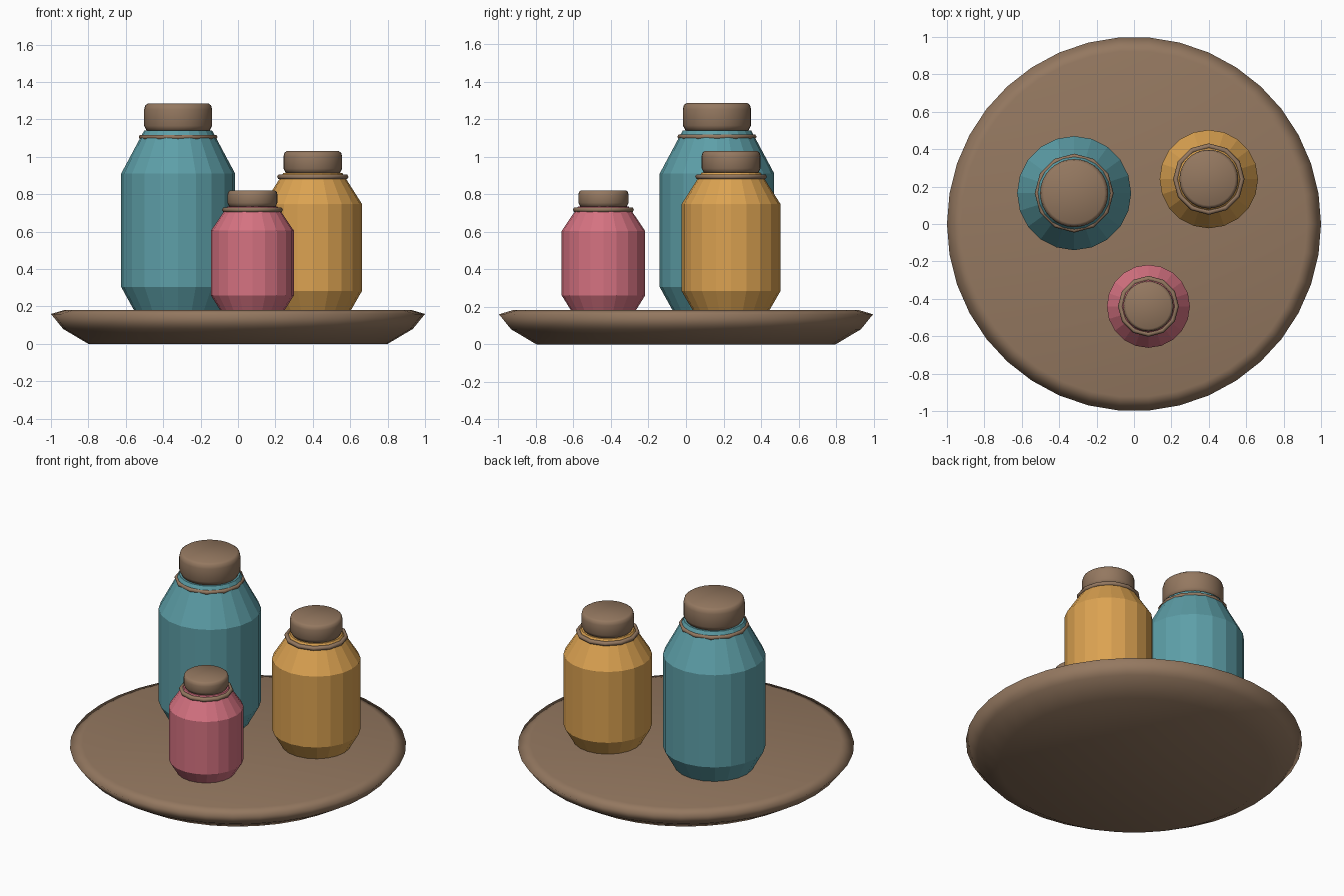
import bpy, bmesh, math

if "Cube" in bpy.data.objects:
    bpy.data.objects.remove(bpy.data.objects["Cube"])


def material(name, rgb):
    m = bpy.data.materials.new(name)
    lin = [((c / 255 + 0.055) / 1.055) ** 2.4 for c in rgb]
    m.diffuse_color = (*lin, 1)
    m.use_nodes = True
    m.node_tree.nodes["Principled BSDF"].inputs["Base Color"].default_value = m.diffuse_color
    return m


brown = material("brown", (148, 120, 96))
teal = material("teal", (93, 159, 168))
amber = material("amber", (219, 162, 81))
rose = material("rose", (213, 114, 129))


def lathe(name, profile, sides, mat, loc=(0, 0, 0), smooth=False, closed=False):
    """Revolve (radius, z) points; cap both ends, or join them into a ring."""
    bm = bmesh.new()
    rings = []
    for r, z in profile:
        rings.append([bm.verts.new((r * math.cos(a), r * math.sin(a), z))
                      for a in (2 * math.pi * i / sides for i in range(sides))])
    pairs = list(zip(rings, rings[1:]))
    if closed:
        pairs.append((rings[-1], rings[0]))
    else:
        bm.faces.new(rings[0][::-1])
        bm.faces.new(rings[-1])
    for a, b in pairs:
        for i in range(sides):
            j = (i + 1) % sides
            bm.faces.new((a[i], a[j], b[j], b[i]))
    bmesh.ops.recalc_face_normals(bm, faces=bm.faces)
    for f in bm.faces:
        f.smooth = smooth
    me = bpy.data.meshes.new(name)
    bm.to_mesh(me)
    bm.free()
    ob = bpy.data.objects.new(name, me)
    ob.location = loc
    me.materials.append(mat)
    bpy.context.collection.objects.link(ob)
    return ob


# Round tray
lathe("tray", [(0.8, 0), (0.935, 0.08), (1.0, 0.16), (0.925, 0.182)], 38, brown, smooth=True)


def jar(name, x, y, r, low, shoulder, top, lid_top, lid_r, ring_r, ring_z, mat):
    loc = (x, y, 0)
    # Faceted body with tapered foot and shoulder
    lathe(name + "_body", [(r * 0.77, 0.178), (r, low), (r, shoulder), (lid_r, top)],
          20, mat, loc)
    # Rounded lid
    b = lid_r * 0.09
    prof = [(lid_r - b, top - 0.005), (lid_r, top + b * 1.6),
            (lid_r, lid_top - 2 * b), (lid_r - b * 0.35, lid_top - 0.6 * b),
            (lid_r - 1.2 * b, lid_top)]
    lathe(name + "_lid", prof, 32, brown, loc, smooth=True)
    # Cord around the neck
    t = 0.014
    cord = [(ring_r - t + t * math.cos(k * math.pi / 3), ring_z + t * math.sin(k * math.pi / 3))
            for k in range(6)]
    lathe(name + "_cord", cord, 12, brown, loc, smooth=True, closed=True)


jar("large_jar", -0.32, 0.165, 0.305, 0.305, 0.91, 1.14, 1.285, 0.182, 0.211, 1.106, teal)
jar("medium_jar", 0.40, 0.24, 0.263, 0.283, 0.748, 0.915, 1.03, 0.157, 0.191, 0.893, amber)
jar("small_jar", 0.077, -0.44, 0.222, 0.26, 0.605, 0.735, 0.82, 0.134, 0.163, 0.717, rose)
